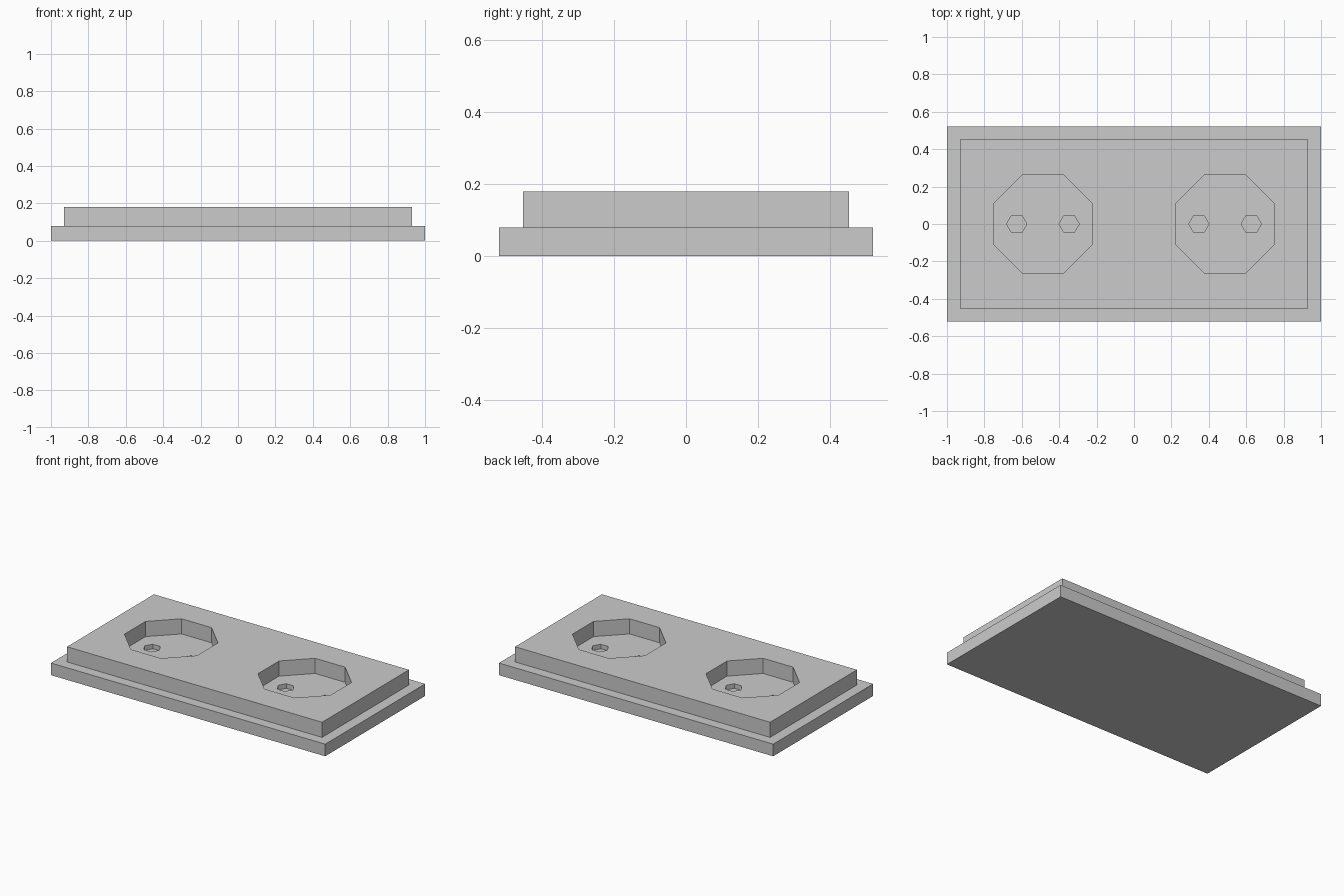
import bpy, bmesh, math
from mathutils import Matrix, Vector

if "Cube" in bpy.data.objects:
    bpy.data.objects.remove(bpy.data.objects["Cube"])

SOCKET_X = 0.487    # socket centre from the middle
PIN_OFFSET = 0.14   # pin hole from socket centre
BASE_TOP, PLATE_TOP = 0.08, 0.18
PIN_DEPTH = 0.03


def finish(name, bm):
    mesh = bpy.data.meshes.new(name)
    bm.to_mesh(mesh)
    bm.free()
    obj = bpy.data.objects.new(name, mesh)
    bpy.context.collection.objects.link(obj)
    return obj


def box(name, sx, sy, z0, z1):
    bm = bmesh.new()
    bmesh.ops.create_cube(bm, size=1)
    bmesh.ops.scale(bm, vec=Vector((sx, sy, z1 - z0)), verts=bm.verts)
    bmesh.ops.translate(bm, vec=Vector((0, 0, (z0 + z1) / 2)), verts=bm.verts)
    return finish(name, bm)


def prisms(name, xs, sides, radius, turn, z0, z1):
    bm = bmesh.new()
    for x in xs:
        place = Matrix.Translation((x, 0, (z0 + z1) / 2)) @ Matrix.Rotation(turn, 4, 'Z')
        bmesh.ops.create_cone(bm, cap_ends=True, segments=sides, radius1=radius,
                              radius2=radius, depth=z1 - z0, matrix=place)
    return finish(name, bm)


def cut(obj, cutter):
    mod = obj.modifiers.new("cut", 'BOOLEAN')
    mod.operation = 'DIFFERENCE'
    mod.solver = 'EXACT'
    mod.object = cutter
    cutter.hide_render = True
    bpy.context.view_layer.objects.active = obj
    bpy.ops.object.modifier_apply(modifier=mod.name)
    bpy.data.objects.remove(cutter)


# Wall base with small hexagonal pin holes
base = box("base_plate", 2.0, 1.04, 0, BASE_TOP)
pins = [s * SOCKET_X + p * PIN_OFFSET for s in (-1, 1) for p in (-1, 1)]
cut(base, prisms("pin_cutter", pins, 6, 0.054, math.radians(30),
                 BASE_TOP - PIN_DEPTH, BASE_TOP + 0.05))

# Raised cover with two octagonal socket wells
cover = box("cover_plate", 1.86, 0.905, BASE_TOP, PLATE_TOP)
cut(cover, prisms("well_cutter", (-SOCKET_X, SOCKET_X), 8, 0.286,
                  math.radians(22.5), BASE_TOP - 0.05, PLATE_TOP + 0.05))
